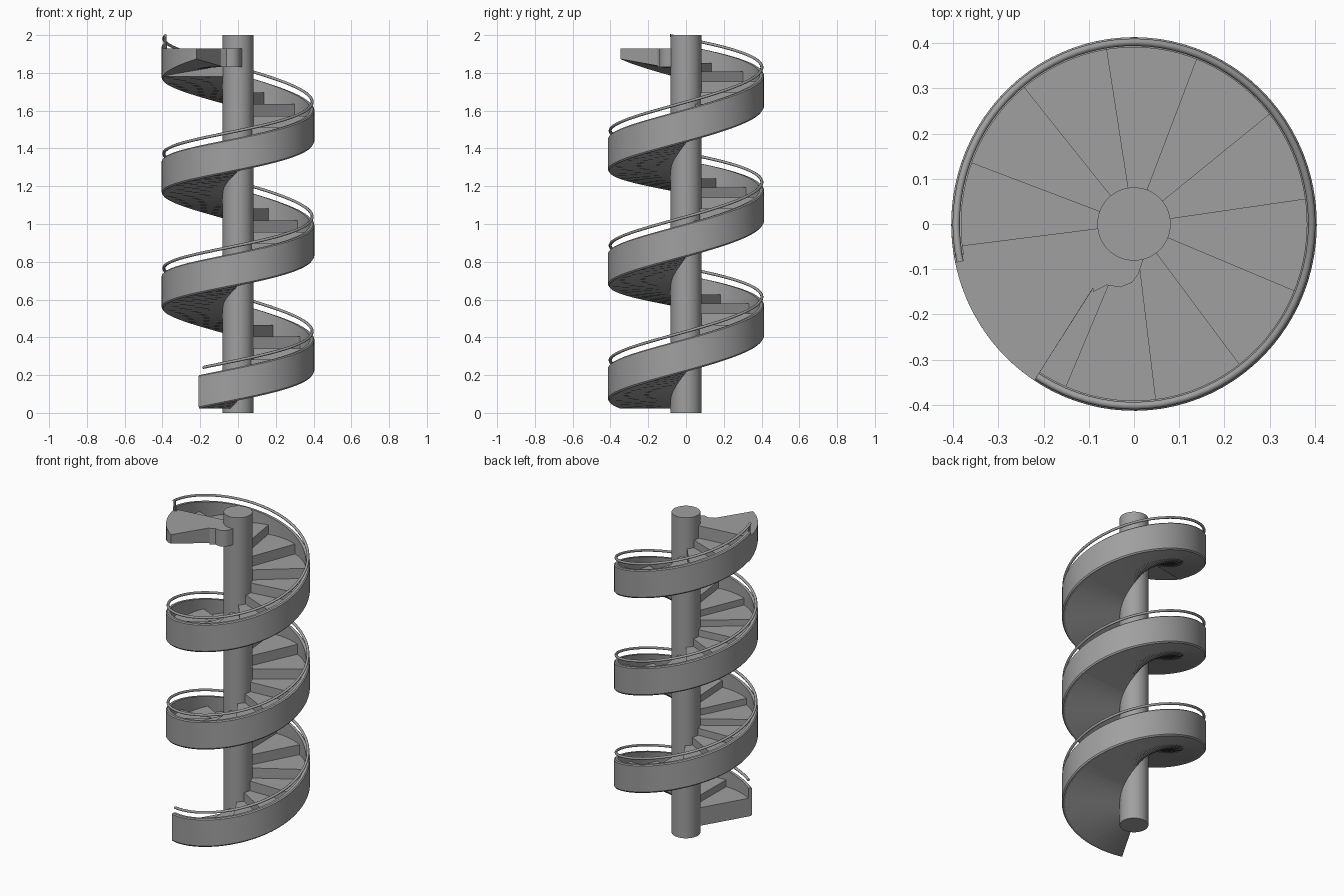
import bpy, bmesh, math

if "Cube" in bpy.data.objects:
    bpy.data.objects.remove(bpy.data.objects["Cube"])

grey = bpy.data.materials.new("stone grey")
grey.diffuse_color = (0.35, 0.35, 0.35, 1)
grey.use_nodes = True
grey.node_tree.nodes["Principled BSDF"].inputs["Base Color"].default_value = grey.diffuse_color

A0, A1 = 239, 1270          # stair start and end angle in degrees
HALF = 0.088                # half height of the outer wall
R_IN, R_OUT = 0.06, 0.404


def mid(a):
    """Height of the wall's centre line at angle a."""
    return 0.65 + 0.6075 * (a - 540) / 360 - 0.025 + 0.022 * math.cos(math.radians(a - 135))


def low(a):
    return max(0.01, mid(a) - HALF)


def pt(r, a, z):
    t = math.radians(a)
    return (r * math.cos(t), r * math.sin(t) * (1.022 if r > 0.1 else 1), z)


def finish(name, bm, angle=35):
    bmesh.ops.recalc_face_normals(bm, faces=bm.faces)
    me = bpy.data.meshes.new(name)
    bm.to_mesh(me)
    bm.free()
    me.materials.append(grey)
    ob = bpy.data.objects.new(name, me)
    bpy.context.collection.objects.link(ob)
    bpy.ops.object.select_all(action='DESELECT')
    ob.select_set(True)
    bpy.context.view_layer.objects.active = ob
    bpy.ops.object.shade_smooth_by_angle(angle=math.radians(angle))
    return ob


def sweep(bm, start, end, n, section):
    """Loft a closed section(angle) -> points along the turn, with end caps."""
    rings = []
    for i in range(n + 1):
        a = start + (end - start) * i / n
        rings.append([bm.verts.new(p) for p in section(a)])
    k = len(rings[0])
    for p, q in zip(rings, rings[1:]):
        for j in range(k):
            bm.faces.new((p[j], p[(j + 1) % k], q[(j + 1) % k], q[j]))
    bm.faces.new(rings[0])
    bm.faces.new(rings[-1])


# central column
bm = bmesh.new()
bmesh.ops.create_cone(bm, cap_ends=True, segments=64, radius1=0.081, radius2=0.081, depth=2)
bmesh.ops.translate(bm, verts=bm.verts, vec=(0, 0, 1))
finish("column", bm)

# outer wall winding up around the stair
bm = bmesh.new()
sweep(bm, A0, A1, 260, lambda a: [
    pt(0.382, a, low(a)), pt(R_OUT - 0.006, a, low(a)), pt(R_OUT, a, low(a) + 0.008),
    pt(R_OUT, a, mid(a) + HALF - 0.006), pt(R_OUT - 0.006, a, mid(a) + HALF),
    pt(0.382, a, mid(a) + HALF)])
finish("outer_wall", bm)

# wedge steps with flat tops and a winding underside
bm = bmesh.new()
N = 34
for i in range(N):
    s = A0 + (A1 - A0) * i / N
    e = A0 + (A1 - A0) * (i + 1) / N
    top = mid((s + e) / 2) + 0.005
    sweep(bm, s, e, 6, lambda a: [
        pt(R_IN, a, low(a)), pt(0.39, a, low(a)), pt(0.39, a, top), pt(R_IN, a, top)])
finish("steps", bm)

# top landing, flat above, thinner towards the outside
bm = bmesh.new()
sweep(bm, 1267, 1317, 14, lambda a: [
    pt(R_IN, a, 1.83), pt(0.13, a, 1.83),
    pt(R_OUT, a, mid(a) - HALF + 0.03 * (a - 1267) / 50),
    pt(R_OUT, a, 1.93), pt(R_IN, a, 1.93)])
finish("landing", bm)

# rounded collar joining landing and column
bm = bmesh.new()
outline = [(-0.10, -0.05), (-0.09, -0.15), (-0.06, -0.135), (-0.03, -0.14),
           (-0.005, -0.13), (0.01, -0.11), (0.02, -0.08), (0.03, -0.06)]
face = bm.faces.new([bm.verts.new((x, y, 1.83)) for x, y in outline])
ext = bmesh.ops.extrude_face_region(bm, geom=[face])
bmesh.ops.translate(bm, vec=(0, 0, 0.1),
                    verts=[v for v in ext['geom'] if isinstance(v, bmesh.types.BMVert)])
finish("landing_collar", bm)

# thin handrail floating just above the wall
RAIL = 0.008


def rail_section(a):
    z = mid(a) + HALF + 0.037
    return [pt(0.393 + RAIL * math.cos(k * math.pi / 4), a, z + RAIL * math.sin(k * math.pi / 4))
            for k in range(8)]


bm = bmesh.new()
sweep(bm, A0 + 3, A1 + 2, 260, rail_section)
finish("handrail", bm, 60)

# short post at the top end of the handrail
bm = bmesh.new()
bmesh.ops.create_cone(bm, cap_ends=True, segments=10, radius1=0.008, radius2=0.008, depth=0.08)
bmesh.ops.translate(bm, verts=bm.verts, vec=pt(0.393, A1, mid(A1) + HALF))
finish("rail_post", bm)
